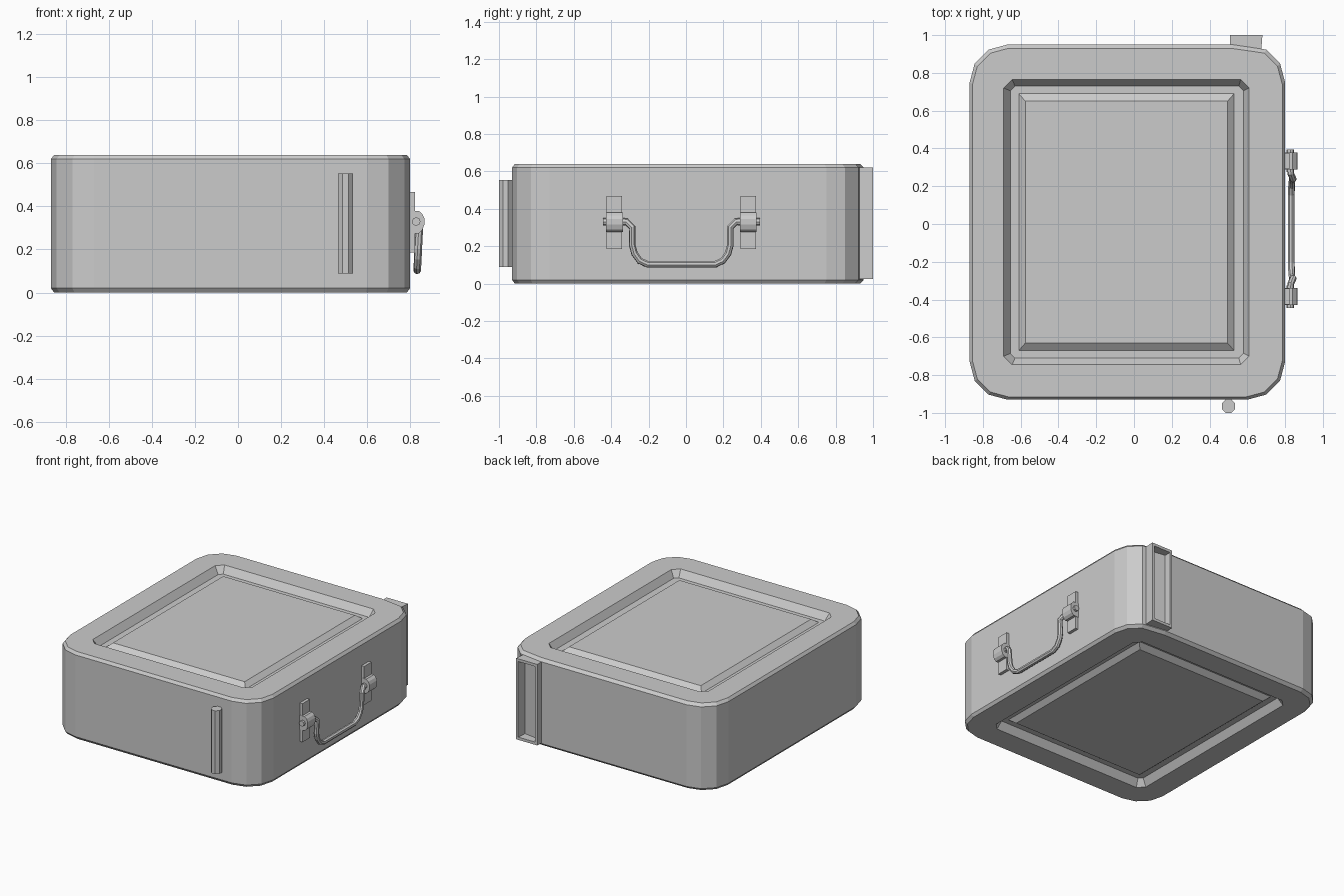
import bpy, bmesh, math
from mathutils import Matrix

if "Cube" in bpy.data.objects:
    bpy.data.objects.remove(bpy.data.objects["Cube"])


def finish(bm, name):
    bmesh.ops.remove_doubles(bm, verts=bm.verts, dist=0.0005)
    bmesh.ops.recalc_face_normals(bm, faces=bm.faces)
    me = bpy.data.meshes.new(name)
    bm.to_mesh(me)
    bm.free()
    ob = bpy.data.objects.new(name, me)
    bpy.context.collection.objects.link(ob)
    return ob


def ring(x0, x1, y0, y1, r, angles, skew=0.0):
    """Rectangle outline with four verts per corner; skew stretches one corner."""
    pts = []
    corners = ((x1 - r, y1 - r), (x0 + r, y1 - r), (x0 + r, y0 + r), (x1 - r, y0 + r))
    for i, (cx, cy) in enumerate(corners):
        for j, a in enumerate(angles):
            t = math.radians(a + 90 * i)
            dx = -skew if (i == 0 and j == 3) else 0
            pts.append((cx + r * math.cos(t) + dx, cy + r * math.sin(t)))
    return pts


def stack(name, layers):
    bm = bmesh.new()
    loops = [[bm.verts.new((x, y, z)) for x, y in pts] for pts, z in layers]
    for a, b in zip(loops, loops[1:]):
        n = len(a)
        for i in range(n):
            k = (i + 1) % n
            bm.faces.new((a[i], a[k], b[k], b[i]))
    bm.faces.new(loops[0])
    bm.faces.new(loops[-1])
    return finish(bm, name)


def prism(name, profile, y0, y1):
    """Extrude an (x, z) profile along y."""
    bm = bmesh.new()
    a = [bm.verts.new((x, y0, z)) for x, z in profile]
    b = [bm.verts.new((x, y1, z)) for x, z in profile]
    n = len(a)
    for i in range(n):
        k = (i + 1) % n
        bm.faces.new((a[i], a[k], b[k], b[i]))
    bm.faces.new(a)
    bm.faces.new(b)
    return finish(bm, name)


def cylinder(name, r, depth, matrix, sides=8):
    bm = bmesh.new()
    bmesh.ops.create_cone(bm, cap_ends=True, segments=sides, radius1=r, radius2=r,
                          depth=depth, matrix=matrix)
    return finish(bm, name)


# Case body: chamfered shell with a recess and raised panel on top and bottom
ROUND, CUT = (0, 30, 60, 90), (0, 0, 90, 90)
H = 0.64
half = [
    (ring(-0.575, 0.495, -0.63, 0.65, 0.0, CUT), 0.02),
    (ring(-0.61, 0.53, -0.67, 0.69, 0.0, CUT), 0.05),
    (ring(-0.655, 0.58, -0.71, 0.73, 0.025, CUT), 0.05),
    (ring(-0.69, 0.61, -0.745, 0.765, 0.045, CUT), 0.0),
    (ring(-0.855, 0.785, -0.915, 0.93, 0.19, ROUND, 0.08), 0.0),
    (ring(-0.87, 0.80, -0.93, 0.95, 0.20, ROUND, 0.08), 0.02),
]
stack("case_body", half + [(p, H - z) for p, z in reversed(half)])

# Hollow rectangular socket on the back, open toward +y
bm = bmesh.new()
def rect(x0, x1, z0, z1, y):
    return [bm.verts.new((x, y, z)) for x, z in ((x0, z0), (x1, z0), (x1, z1), (x0, z1))]
socket = [rect(0.51, 0.672, 0.025, 0.62, 0.90), rect(0.508, 0.68, 0.025, 0.62, 1.0),
          rect(0.525, 0.663, 0.045, 0.60, 1.0), rect(0.525, 0.657, 0.045, 0.60, 0.92)]
for a, b in zip(socket, socket[1:]):
    for i in range(4):
        k = (i + 1) % 4
        bm.faces.new((a[i], a[k], b[k], b[i]))
bm.faces.new(socket[0])
bm.faces.new(socket[-1])
finish(bm, "back_socket")

# Upright hinge rod on the front
cylinder("front_rod", 0.035 / math.cos(math.pi / 8), 0.465,
         Matrix.Translation((0.5, -0.965, 0.32)) @ Matrix.Rotation(math.pi / 8, 4, 'Z'))

# Handle brackets: plate, lug and pin at each end
MID = -0.025
lug = [(0.80, 0.275), (0.84, 0.275), (0.857, 0.29), (0.866, 0.315), (0.866, 0.345),
       (0.857, 0.365), (0.84, 0.38), (0.80, 0.38)]
plate = [(0.79, 0.185), (0.822, 0.185), (0.822, 0.468), (0.79, 0.468)]
for side, s in (("front", -1), ("back", 1)):
    y = MID + s * 0.358
    prism(side + "_bracket_plate", plate, y - 0.042, y + 0.042)
    prism(side + "_bracket_lug", lug, y - 0.045, y + 0.045)
    cylinder(side + "_pin", 0.02, 0.12,
             Matrix.Translation((0.828, MID + s * 0.36, 0.33)) @ Matrix.Rotation(math.pi / 2, 4, 'X'))

# Carrying handle: bent tube, mirrored half path as (x, offset from middle, z)
path = [(0.828, 0.36, 0.33), (0.83, 0.292, 0.33), (0.843, 0.262, 0.30), (0.838, 0.262, 0.205),
        (0.836, 0.25, 0.16), (0.834, 0.222, 0.122), (0.833, 0.18, 0.103)]
pts = [(x, MID - d, z) for x, d, z in path] + [(x, MID + d, z) for x, d, z in reversed(path)]
cu = bpy.data.curves.new("carrying_handle", 'CURVE')
cu.dimensions = '3D'
cu.bevel_depth = 0.018
cu.bevel_resolution = 2
cu.use_fill_caps = True
sp = cu.splines.new('POLY')
sp.points.add(len(pts) - 1)
for p, co in zip(sp.points, pts):
    p.co = (*co, 1)
sp.use_smooth = False
bpy.context.collection.objects.link(bpy.data.objects.new("carrying_handle", cu))
